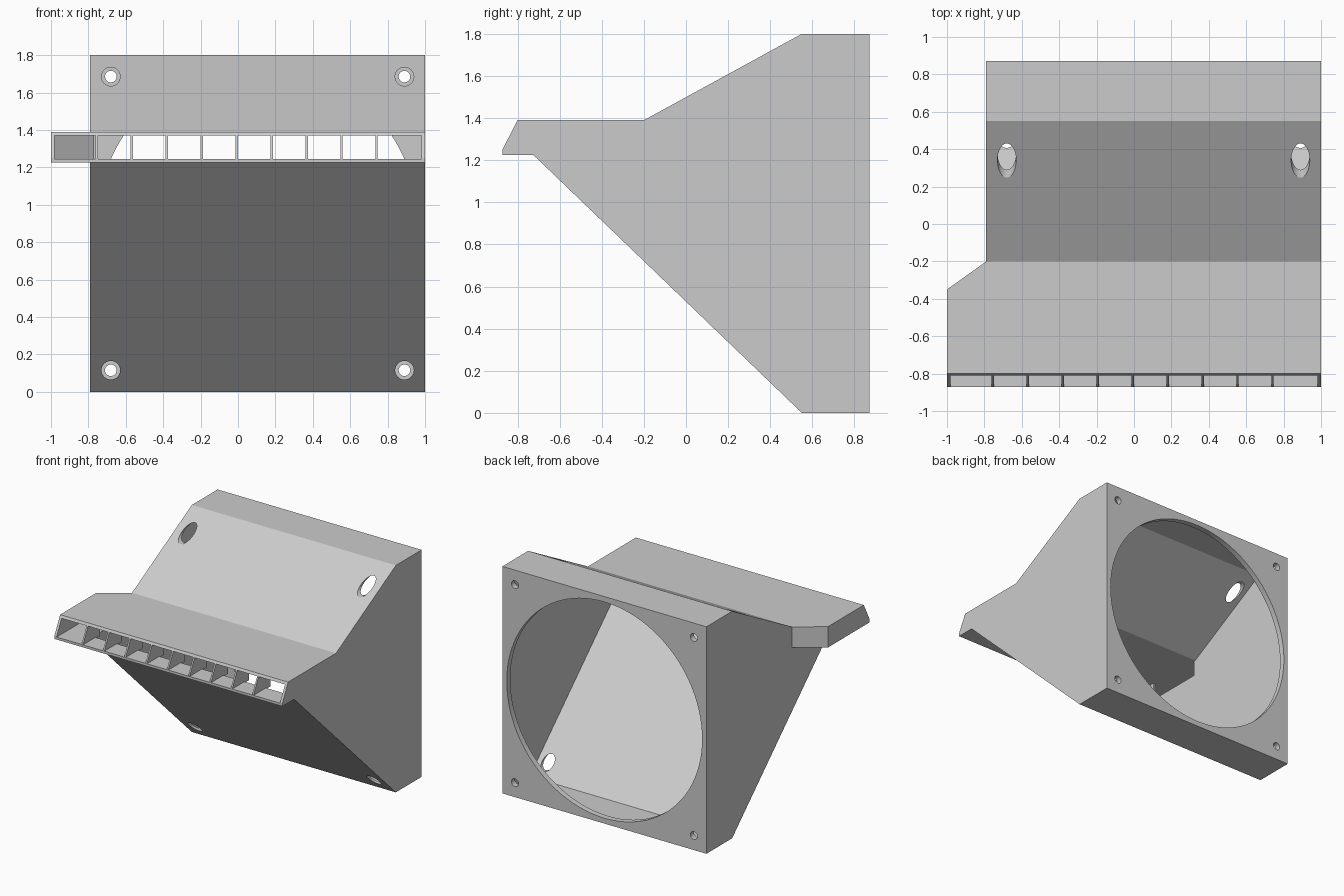
import bpy, bmesh, math
from mathutils import Matrix, Vector

if "Cube" in bpy.data.objects:
    bpy.data.objects.remove(bpy.data.objects["Cube"], do_unlink=True)

grey = bpy.data.materials.new("light_grey_plastic")
grey.use_nodes = True
colour = (0.6, 0.6, 0.6, 1)
grey.diffuse_color = colour
grey.node_tree.nodes["Principled BSDF"].inputs["Base Color"].default_value = colour


def finish(name, bm):
    bmesh.ops.recalc_face_normals(bm, faces=bm.faces)
    mesh = bpy.data.meshes.new(name)
    bm.to_mesh(mesh)
    bm.free()
    mesh.materials.append(grey)
    obj = bpy.data.objects.new(name, mesh)
    bpy.context.collection.objects.link(obj)
    return obj


def add_loft(bm, x0, profile0, x1, profile1):
    """Prism between two (y, z) profiles standing at x0 and x1."""
    a = [bm.verts.new((x0, y, z)) for y, z in profile0]
    b = [bm.verts.new((x1, y, z)) for y, z in profile1]
    bm.faces.new(a)
    bm.faces.new(b[::-1])
    for i in range(len(a)):
        j = (i + 1) % len(a)
        bm.faces.new((a[i], b[i], b[j], a[j]))


def loft(name, x0, profile0, x1, profile1):
    bm = bmesh.new()
    add_loft(bm, x0, profile0, x1, profile1)
    return finish(name, bm)


def rod(name, x, z, radius, y0, y1, sides):
    """Cylinder along y."""
    bm = bmesh.new()
    place = Matrix.Translation(Vector((x, (y0 + y1) / 2, z))) @ Matrix.Rotation(math.pi / 2, 4, 'X')
    bmesh.ops.create_cone(bm, cap_ends=True, segments=sides, radius1=radius,
                          radius2=radius, depth=y1 - y0, matrix=place)
    return finish(name, bm)


def combine(target, tool, operation):
    mod = target.modifiers.new("cut", 'BOOLEAN')
    mod.operation, mod.solver, mod.object = operation, 'EXACT', tool
    bpy.context.view_layer.objects.active = target
    bpy.ops.object.modifier_apply(modifier=mod.name)
    bpy.data.objects.remove(tool, do_unlink=True)


LEFT, RIGHT, WALL = -0.79, 1.0, 0.02
LOW, HIGH = 1.225, 1.39          # nozzle slab
BACK, FLANGE, TOP = 0.872, 0.55, 1.8
FRONT = -0.872

# Outer shell of the duct
outer = [(FRONT, LOW), (-0.725, LOW), (FLANGE, 0), (BACK, 0), (BACK, TOP),
         (FLANGE, TOP), (-0.2, HIGH), (-0.8, HIGH), (FRONT, 1.25)]
duct = loft("duct_housing", LEFT, outer, RIGHT, outer)


# Side wing of the nozzle with an angled rear wall
def wing_profile(rear):
    return [(FRONT, LOW), (rear, LOW), (rear, HIGH), (-0.8, HIGH), (FRONT, 1.25)]


combine(duct, loft("wing", -1, wing_profile(-0.35), LEFT, wing_profile(-0.2)), 'UNION')

# Hollow interior of the duct and the wing
low, high = LOW + WALL, HIGH - WALL
inner = [(-0.95, low), (-0.718, low), (FLANGE + 0.008, WALL), (BACK - 0.045, WALL),
         (BACK - 0.045, TOP - WALL), (FLANGE + 0.005, TOP - WALL), (-0.195, high), (-0.95, high)]
combine(duct, loft("hollow", LEFT + WALL, inner, RIGHT - WALL, inner), 'DIFFERENCE')


def wing_hollow(rear):
    return [(-0.95, low), (rear, low), (rear, high), (-0.95, high)]


combine(duct, loft("wing_hollow", -0.98, wing_hollow(-0.36), -0.75, wing_hollow(-0.196)), 'DIFFERENCE')

# Round fan opening in the back plate
centre_x, centre_z = (LEFT + RIGHT) / 2, TOP / 2
combine(duct, rod("fan_opening", centre_x, centre_z, 0.857, 0.75, 1, 96), 'DIFFERENCE')

# Corner screw holes with wide access bores through the sloped walls
reach = 0.785
for sx in (-1, 1):
    for sz in (-1, 1):
        x, z = centre_x + sx * reach, centre_z + sz * reach
        combine(duct, rod("access_bore", x, z, 0.05, -0.6, 0.8, 32), 'DIFFERENCE')
        combine(duct, rod("screw_hole", x, z, 0.031, 0.75, 1, 24), 'DIFFERENCE')

bpy.ops.object.select_all(action='DESELECT')
duct.select_set(True)
bpy.context.view_layer.objects.active = duct
bpy.ops.object.shade_smooth_by_angle(angle=math.radians(25))

# Thin vanes dividing the nozzle mouth
vane = [(FRONT + 0.001, LOW + 0.01), (-0.66, LOW + 0.01), (-0.66, HIGH - 0.01),
        (-0.804, HIGH - 0.01), (FRONT + 0.001, 1.249)]
bm = bmesh.new()
for i in range(9):
    x = -0.755 + i * 0.187
    add_loft(bm, x - 0.006, vane, x + 0.006, vane)
finish("nozzle_vanes", bm)
